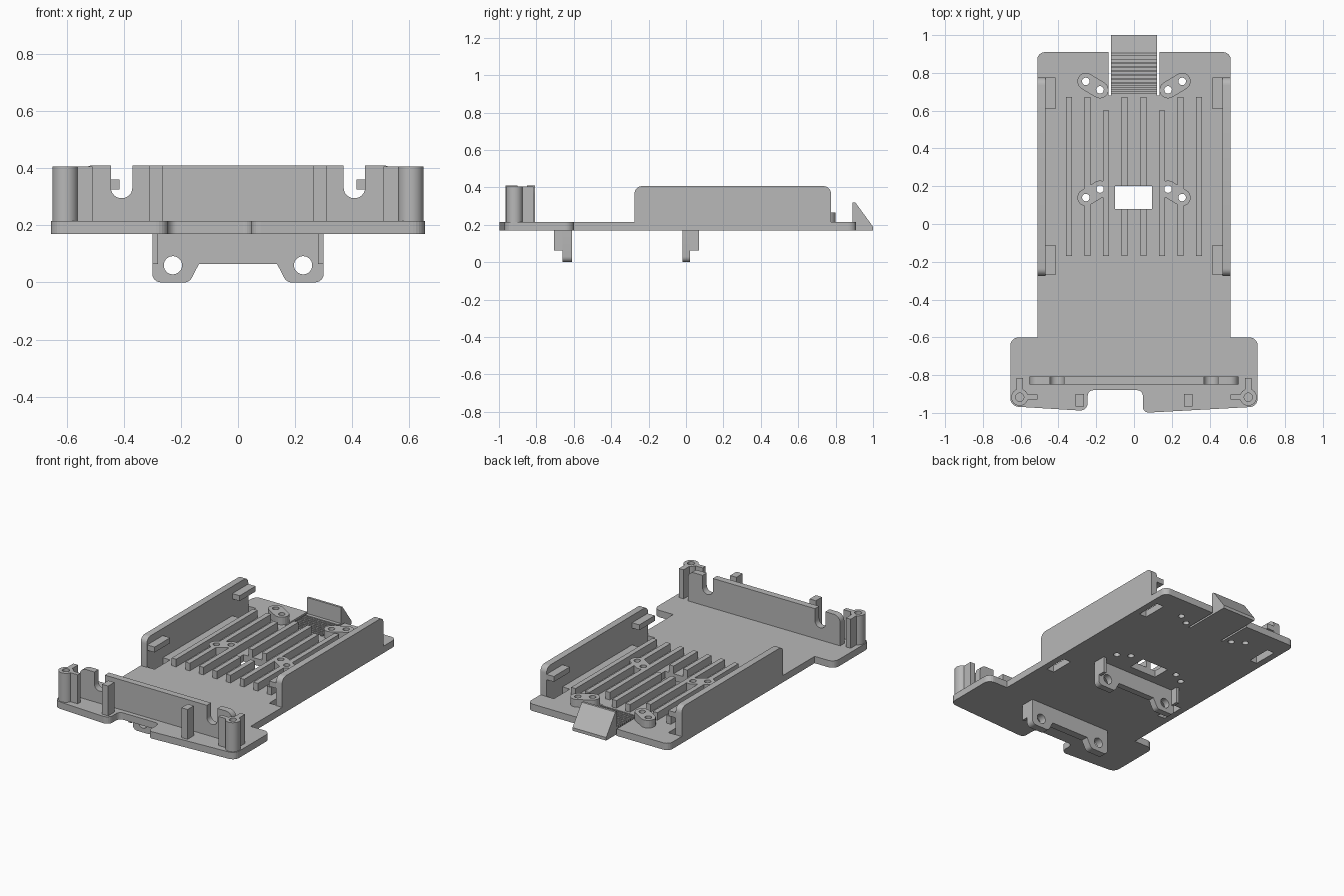
import bpy, bmesh, math
from mathutils import Vector

if "Cube" in bpy.data.objects:
    bpy.data.objects.remove(bpy.data.objects["Cube"], do_unlink=True)

mat = bpy.data.materials.new("plain_grey")
mat.use_nodes = True
GREY = (0.48, 0.48, 0.48, 1)
mat.diffuse_color = GREY
mat.node_tree.nodes["Principled BSDF"].inputs["Base Color"].default_value = GREY

BOTTOM, TOP = 0.17, 0.215      # base plate
RAIL_TOP, WALL_TOP = 0.265, 0.407
SINK = TOP - 0.01              # parts on the plate start a little inside it


def finish(name, bm):
    bmesh.ops.recalc_face_normals(bm, faces=bm.faces)
    mesh = bpy.data.meshes.new(name)
    bm.to_mesh(mesh)
    bm.free()
    mesh.materials.append(mat)
    obj = bpy.data.objects.new(name, mesh)
    bpy.context.collection.objects.link(obj)
    return obj


def rounded(points, steps=6):
    """Points are (u, v) or (u, v, radius); rounds the corners with a radius."""
    out = []
    for i, p in enumerate(points):
        c = Vector(p[:2])
        if len(p) < 3:
            out.append(c)
            continue
        a = (Vector(points[i - 1][:2]) - c).normalized()
        b = (Vector(points[(i + 1) % len(points)][:2]) - c).normalized()
        half = a.angle(b) / 2
        mid = c + (a + b).normalized() * p[2] / math.sin(half)
        start = c + a * p[2] / math.tan(half) - mid
        end = c + b * p[2] / math.tan(half) - mid
        sweep = start.angle_signed(end)
        for k in range(steps + 1):
            t = -sweep * k / steps
            out.append(mid + Vector((start.x * math.cos(t) - start.y * math.sin(t),
                                     start.x * math.sin(t) + start.y * math.cos(t))))
    return out


def add_prism(bm, points, axis, lo, hi):
    def place(p, d):
        return {"x": (d, p[0], p[1]), "y": (p[0], d, p[1]), "z": (p[0], p[1], d)}[axis]
    face = bm.faces.new([bm.verts.new(place(p, lo)) for p in points])
    move = Vector(place((0, 0), hi - lo))
    new = bmesh.ops.extrude_face_region(bm, geom=[face])["geom"]
    bmesh.ops.translate(bm, vec=move, verts=[v for v in new if isinstance(v, bmesh.types.BMVert)])


def prism(name, points, axis, lo, hi):
    bm = bmesh.new()
    add_prism(bm, rounded(points), axis, lo, hi)
    return finish(name, bm)


def rect(u0, u1, v0, v1):
    return [(u0, v0), (u1, v0), (u1, v1), (u0, v1)]


def circle(u, v, r, n=20):
    return [(u + r * math.cos(math.tau * k / n), v + r * math.sin(math.tau * k / n)) for k in range(n)]


def solids(name, items, axis="z"):
    bm = bmesh.new()
    for points, lo, hi in items:
        add_prism(bm, points, axis, lo, hi)
    return finish(name, bm)


def boolean(obj, tools, operation="DIFFERENCE"):
    for tool in tools:
        mod = obj.modifiers.new("bool", "BOOLEAN")
        mod.operation, mod.object, mod.solver = operation, tool, "EXACT"
        bpy.context.view_layer.update()
        graph = bpy.context.evaluated_depsgraph_get()
        mesh = bpy.data.meshes.new_from_object(obj.evaluated_get(graph))
        obj.modifiers.clear()
        obj.data = mesh


def remove(*objs):
    for o in objs:
        bpy.data.objects.remove(o, do_unlink=True)


def smooth(obj):
    bpy.ops.object.select_all(action="DESELECT")
    obj.select_set(True)
    bpy.context.view_layer.objects.active = obj
    bpy.ops.object.shade_smooth_by_angle(angle=math.radians(30))


# Cutters: screw holes, centre window, clip slots, grip grooves
pad_holes = [((0.255, 0.755), (0.18, 0.71)), ((0.255, 0.14), (0.18, 0.185))]
clip_spans = [(-0.27, -0.11), (0.61, 0.775)]
cuts = [(rect(-0.1, 0.095, 0.08, 0.2), 0, 1)]
for s in (-1, 1):
    cuts += [(circle(s * x, y, 0.02), 0, 1) for pair in pad_holes for x, y in pair]
    cuts += [(rect(s * 0.415, s * 0.468, a, b), 0, 1) for a, b in clip_spans]
holes = solids("hole_cutter", cuts)
grooves = solids("groove_cutter", [(rect(-0.1225, 0.1225, y, y + 0.009), TOP - 0.02, 1)
                                   for y in [0.69 + 0.021 * k for k in range(9)]])

# Base plate with flexible tongue between two slits
plate = prism("base_plate", [
    (0.655, -0.967, 0.045), (0.655, -0.6, 0.045), (0.512, -0.6), (0.512, 0.91, 0.04),
    (0.135, 0.91), (0.135, 0.68), (0.122, 0.68), (0.122, 0.95),
    (-0.122, 0.95), (-0.122, 0.68), (-0.135, 0.68), (-0.135, 0.91),
    (-0.512, 0.91, 0.04), (-0.512, -0.6), (-0.655, -0.6, 0.045), (-0.655, -0.965, 0.045),
    (-0.245, -0.99, 0.04), (-0.245, -0.88, 0.03), (0.047, -0.88, 0.03), (0.047, -1.0, 0.03)],
    "z", BOTTOM, TOP)
boolean(plate, [holes, grooves])

# Wedge catch on the tongue end
prism("latch_wedge", [(0.89, BOTTOM), (1.0, BOTTOM), (1.0, 0.19), (0.905, 0.32), (0.89, 0.32)],
      "x", -0.122, 0.122)


# Long rails merged with the screw pads
def capsule(p, q, r=0.045, n=10):
    p, q = Vector(p), Vector(q)
    base = math.atan2(q.y - p.y, q.x - p.x)
    pts = []
    for c, start in ((q, base - math.pi / 2), (p, base + math.pi / 2)):
        pts += [c + Vector((r * math.cos(start + math.pi * k / n), r * math.sin(start + math.pi * k / n)))
                for k in range(n + 1)]
    return pts


rail_x = [-0.345 + 0.0986 * k for k in range(8)]
rails = solids("support_rails", [
    (rect(x - 0.016, x + 0.016, -0.17, 0.6 if 0.1 < abs(x) < 0.2 else 0.672), SINK, RAIL_TOP)
    for x in rail_x])
pads = solids("screw_pads", [
    (capsule((s * a[0], a[1]), (s * b[0], b[1])), SINK, RAIL_TOP)
    for s in (-1, 1) for a, b in pad_holes])
boolean(rails, [pads], "UNION")
boolean(rails, [holes])
remove(pads, holes, grooves)

for s, side in ((1, "left"), (-1, "right")):
    # Side wall and its two clips
    wall = prism(side + "_side_wall", [(-0.275, SINK), (0.775, SINK), (0.775, WALL_TOP, 0.04),
                                       (-0.275, WALL_TOP, 0.04)], "x", *sorted((s * 0.468, s * 0.512)))
    smooth(wall)
    for (a, b), place in zip(clip_spans, ("front", "back")):
        prism(f"{side}_{place}_clip", rect(s * 0.415, s * 0.475, a, b), "z", 0.325, 0.36)

    # Corner screw post with two fins
    post = solids(side + "_corner_post", [(circle(s * 0.605, -0.917, 0.045, 32), SINK, 0.405)])
    fins = solids("fins", [(rect(s * 0.588, s * 0.622, -0.917, -0.815), SINK, 0.405)])
    inner = solids("fin", [(rect(s * 0.605, s * 0.51, -0.93, -0.902), SINK, 0.405)])
    bore = solids("bore", [(circle(s * 0.605, -0.917, 0.022), TOP, 1)])
    boolean(post, [fins, inner], "UNION")
    boolean(post, [bore])
    remove(fins, inner, bore)
    smooth(post)

    # Upright stop ahead of the front wall
    prism(side + "_stop_post", rect(s * 0.265, s * 0.31, -0.965, -0.9), "z", SINK, 0.41)

# Front wall with two round-bottomed cable notches
front = prism("front_wall", [(-0.552, SINK), (0.552, SINK), (0.552, 0.41, 0.045),
                             (0.445, 0.41), (0.445, 0.295, 0.036), (0.37, 0.295, 0.036), (0.37, 0.41),
                             (-0.37, 0.41), (-0.37, 0.295, 0.036), (-0.445, 0.295, 0.036),
                             (-0.445, 0.41), (-0.552, 0.41, 0.045)], "y", -0.85, -0.807)
smooth(front)

# Hanging brackets under the plate, each with two end gussets
for name, y0, y1, gusset in (("front", -0.66, -0.61, -0.705), ("middle", -0.02, 0.022, 0.07)):
    bracket = prism(name + "_bracket", [
        (-0.3, 0.18), (-0.3, 0, 0.03), (-0.17, 0, 0.03), (-0.137, 0.064), (0.137, 0.064),
        (0.17, 0, 0.03), (0.3, 0, 0.03), (0.3, 0.18)], "y", y0, y1)
    bores = solids("bores", [(circle(s * 0.228, 0.06, 0.032, 28), y0 - 1, y1 + 1) for s in (-1, 1)], "y")
    boolean(bracket, [bores])
    remove(bores)
    smooth(bracket)
    near = y0 if gusset < y0 else y1
    for s, side in ((1, "left"), (-1, "right")):
        prism(f"{name}_{side}_gusset", rect(s * 0.28, s * 0.3, near, gusset), "z", 0.064, 0.18)
